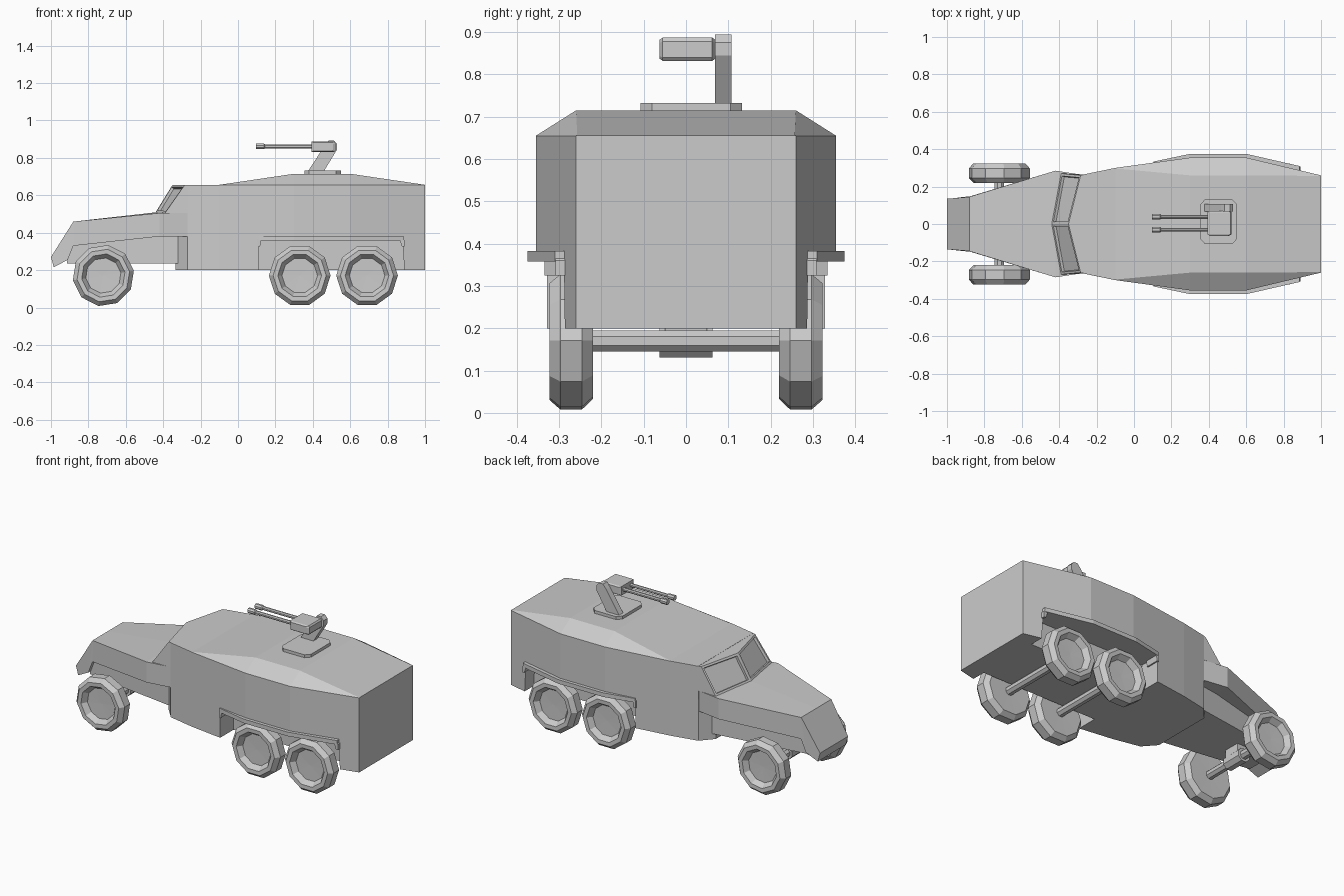
import bpy, bmesh
from math import sin, cos, pi

if "Cube" in bpy.data.objects:
    bpy.data.objects.remove(bpy.data.objects["Cube"])


def loft(name, rings, pane_faces=0):
    """Skin a list of equal-length point rings, capped at both ends."""
    bm = bmesh.new()
    vs = [[bm.verts.new(p) for p in r] for r in rings]
    n = len(rings[0])
    sides = []
    for a, b in zip(vs, vs[1:]):
        for i in range(n):
            j = (i + 1) % n
            sides.append(bm.faces.new((a[i], a[j], b[j], b[i])))
    bm.faces.new(vs[0][::-1])
    bm.faces.new(vs[-1])
    bmesh.ops.recalc_face_normals(bm, faces=bm.faces[:])
    if pane_faces:
        bmesh.ops.inset_individual(bm, faces=sides[:pane_faces], thickness=0.018, depth=0)
        bmesh.ops.inset_individual(bm, faces=sides[:pane_faces], thickness=0.003, depth=-0.015)
    bmesh.ops.remove_doubles(bm, verts=bm.verts[:], dist=0.0005)
    bmesh.ops.recalc_face_normals(bm, faces=bm.faces[:])
    me = bpy.data.meshes.new(name)
    bm.to_mesh(me)
    bm.free()
    ob = bpy.data.objects.new(name, me)
    bpy.context.collection.objects.link(ob)
    return ob


def side_prism(name, pts, y0, y1):
    return loft(name, [[(x, y, z) for x, z in pts] for y in (y0, y1)])


def plan_prism(name, pts, z0, z1):
    return loft(name, [[(x, y, z) for x, y in pts] for z in (z0, z1)])


def rod(name, axis, c, stations, n=8, turn=0.5):
    """Lathe (radius, position) stations along the x or y axis."""
    rings = []
    for r, t in stations:
        ring = []
        for i in range(n):
            a = 2 * pi * (i + turn) / n
            u, v = r * cos(a), r * sin(a)
            ring.append((t, c[0] + u, c[1] + v) if axis == 'x' else (c[0] + u, t, c[1] + v))
        rings.append(ring)
    return loft(name, rings)


# Armoured hull: x, half width, roof edge half width, roof height
hull = loft("hull", [[(x, -w, .2), (x, w, .2), (x, w, .655), (x, r, zt), (x, -r, zt), (x, -w, .655)]
                     for x, w, r, zt in ((-.27, .265, .262, .656), (-.1, .3, .297, .656),
                                         (.3, .355, .26, .715), (.6, .355, .26, .715),
                                         (1, .26, .257, .656))])

# Rear wheel wells cut into the hull
for s in (-1, 1):
    cut = side_prism("well_cutter", [(.11, .1), (.895, .1), (.88, .36), (.11, .36)], s * .2, s * .5)
    cut.hide_render = True
    m = hull.modifiers.new("well", 'BOOLEAN')
    m.object, m.operation, m.solver = cut, 'DIFFERENCE', 'EXACT'
    bpy.context.view_layer.objects.active = hull
    bpy.ops.object.modifier_apply(modifier=m.name)
    bpy.data.objects.remove(cut)

# Lower front of the hull, chamfered towards the engine bay
plan_prism("hull_front", [(-.335, -.19), (-.335, .19), (-.268, .265), (-.268, -.265)], .2, .45)

# Cab with V-shaped windscreen, panes recessed
loft("cab", [[(-.39, -.27, .505), (-.44, 0, .51), (-.39, .27, .505), (-.268, .265, .505), (-.268, -.265, .505)],
             [(-.285, -.26, .655), (-.35, 0, .656), (-.285, .26, .655), (-.268, .264, .655), (-.268, -.264, .655)]],
     pane_faces=2)

# Bonnet: half width, lower (x, z), upper (x, z)
loft("bonnet", [[(xb, -w, zb), (xb, w, zb), (xt, w, zt), (xt, 0, zt + crown), (xt, -w, zt)]
                for w, xb, zb, xt, zt, crown in ((.135, -.985, .215, -1, .27, 0), (.145, -.91, .255, -.88, .46, 0),
                                                 (.147, -.88, .33, -.875, .46, 0), (.285, -.42, .38, -.42, .505, .006),
                                                 (.262, -.268, .38, -.268, .505, .006))])

# Engine bay below the bonnet
plan_prism("engine_bay", [(-.915, -.12), (-.915, .12), (-.3, .21), (-.3, -.21)], .235, .4)

# Rear fenders with drooping ends
for s in (-1, 1):
    plan_prism("fender", [(.105, s * .25), (.11, s * .335), (.3, s * .375), (.6, s * .375),
                          (.885, s * .31), (.885, s * .25)], .358, .383)
    side_prism("fender_rear_lip", [(.865, .36), (.87, .38), (.89, .36), (.89, .325), (.877, .325)], s * .25, s * .308)
    side_prism("fender_front_lip", [(.105, .325), (.105, .37), (.125, .37), (.118, .325)], s * .25, s * .335)

# Wheels and axles
tyre = ((.001, .222), (.14, .22), (.165, .246), (.165, .297), (.142, .323),
        (.117, .322), (.095, .29), (.001, .288))
for x, turn in ((-.72, 0.25), (.33, 0), (.69, 0)):
    for s in (-1, 1):
        rod("wheel", 'y', (x, .171), [(r, s * t) for r, t in tyre], 10, turn)
    rod("axle", 'y', (x, .17), [(.027, -.23), (.027, .23)])

# Front differential and suspension block
rod("differential", 'y', (-.72, .17), [(.042, -.063), (.042, .063)], 8)
side_prism("axle_mount", [(-.755, .17), (-.685, .17), (-.685, .25), (-.755, .25)], -.05, .05)

# Gun mount: roof plate and slanted arm
plan_prism("mount_plate", [(.355, -.08), (.38, -.108), (.525, -.108), (.55, -.08),
                           (.55, .105), (.525, .132), (.38, .132), (.355, .105)], .71, .733)
side_prism("mount_arm", [(.375, .73), (.46, .73), (.53, .845), (.53, .875), (.512, .894),
                         (.485, .894), (.465, .868)], .068, .107)

# Gun receiver with chamfered ends, twin barrels
box = [(.392, .832), (.515, .832), (.522, .84), (.522, .878), (.515, .887), (.392, .887)]
mid = (.455, .86)
loft("receiver", [[(mid[0] + (x - mid[0]) * k, y, mid[1] + (z - mid[1]) * k) for x, z in box]
                  for y, k in ((-.063, .8), (-.055, 1), (.062, 1), (.07, .8))])
for y in (-.031, .038):
    rod("barrel", 'x', (y, .861), [(.016, .095), (.016, .14), (.011, .145), (.011, .4)])
